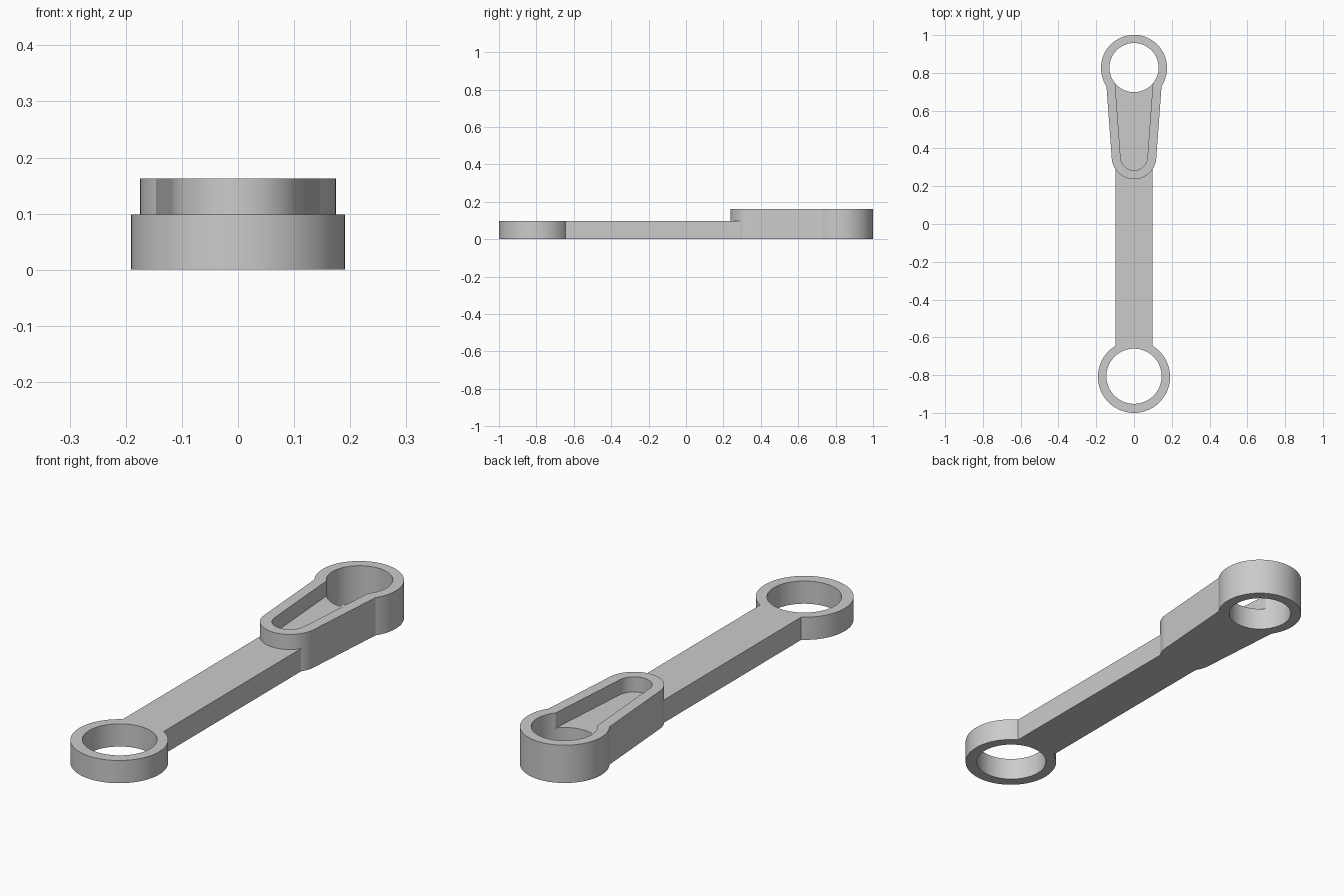
import bpy, bmesh, math

cube = bpy.data.objects.get("Cube")
if cube:
    bpy.data.objects.remove(cube, do_unlink=True)

BAR_TOP, BOSS_TOP = 0.098, 0.163
FRONT_Y, BACK_Y, TIP_Y = -0.809, 0.826, 0.355
OVER = 0.05  # how far cutters overshoot the body

steel = bpy.data.materials.new("plain grey")
steel.use_nodes = True
steel.diffuse_color = (0.6, 0.6, 0.6, 1)
steel.node_tree.nodes["Principled BSDF"].inputs["Base Color"].default_value = (0.6, 0.6, 0.6, 1)


def arc(y, r, start=0, end=360, steps=96):
    """Points along a circle centred on the long axis."""
    full = end - start == 360
    angles = [math.radians(start + (end - start) * i / steps) for i in range(steps + (not full))]
    return [(r * math.cos(a), y + r * math.sin(a)) for a in angles]


def tapered_slot(r, slope=4.2):
    """Round-nosed outline that widens towards the back ring."""
    nose = arc(TIP_Y, r, 180 + slope, 360 - slope, 48)
    x, y = nose[-1]
    wide = x + (BACK_Y - y) * math.tan(math.radians(slope))
    return nose + [(wide, BACK_Y), (-wide, BACK_Y)]


def prism(name, outline, bottom, top):
    """Extrude a closed outline between two heights."""
    bm = bmesh.new()
    face = bm.faces.new([bm.verts.new((x, y, bottom)) for x, y in outline])
    out = bmesh.ops.extrude_face_region(bm, geom=[face])
    verts = [v for v in out["geom"] if isinstance(v, bmesh.types.BMVert)]
    bmesh.ops.translate(bm, verts=verts, vec=(0, 0, top - bottom))
    bmesh.ops.recalc_face_normals(bm, faces=bm.faces)
    mesh = bpy.data.meshes.new(name)
    bm.to_mesh(mesh)
    bm.free()
    mesh.materials.append(steel)
    obj = bpy.data.objects.new(name, mesh)
    bpy.context.collection.objects.link(obj)
    return obj


def combine(body, tool, operation):
    """Apply a boolean and discard the tool."""
    tool.hide_render = True
    mod = body.modifiers.new(tool.name, "BOOLEAN")
    mod.operation, mod.solver, mod.object = operation, "EXACT", tool
    bpy.context.view_layer.objects.active = body
    bpy.ops.object.modifier_apply(modifier=mod.name)
    bpy.data.objects.remove(tool, do_unlink=True)


# Flat bar joining the two ends
w = 0.098
rod = prism("connecting_rod", [(-w, FRONT_Y), (w, FRONT_Y), (w, 0.6), (-w, 0.6)], 0, BAR_TOP)

# Solid end discs and the raised tapered arm
combine(rod, prism("front_ring", arc(FRONT_Y, 0.191), 0, BAR_TOP), "UNION")
combine(rod, prism("tapered_arm", tapered_slot(0.118), 0, BOSS_TOP), "UNION")
combine(rod, prism("back_ring", arc(BACK_Y, 0.175), 0, BOSS_TOP), "UNION")

# Pocket in the arm, then the two through holes
combine(rod, prism("pocket", tapered_slot(0.071), BAR_TOP, BOSS_TOP + OVER), "DIFFERENCE")
combine(rod, prism("front_hole", arc(FRONT_Y + 0.003, 0.146), -OVER, BOSS_TOP + OVER), "DIFFERENCE")
combine(rod, prism("back_hole", arc(BACK_Y + 0.002, 0.13), -OVER, BOSS_TOP + OVER), "DIFFERENCE")

# Round walls smooth, corners sharp
bpy.ops.object.select_all(action="DESELECT")
rod.select_set(True)
bpy.context.view_layer.objects.active = rod
bpy.ops.object.shade_smooth_by_angle(angle=math.radians(25))
